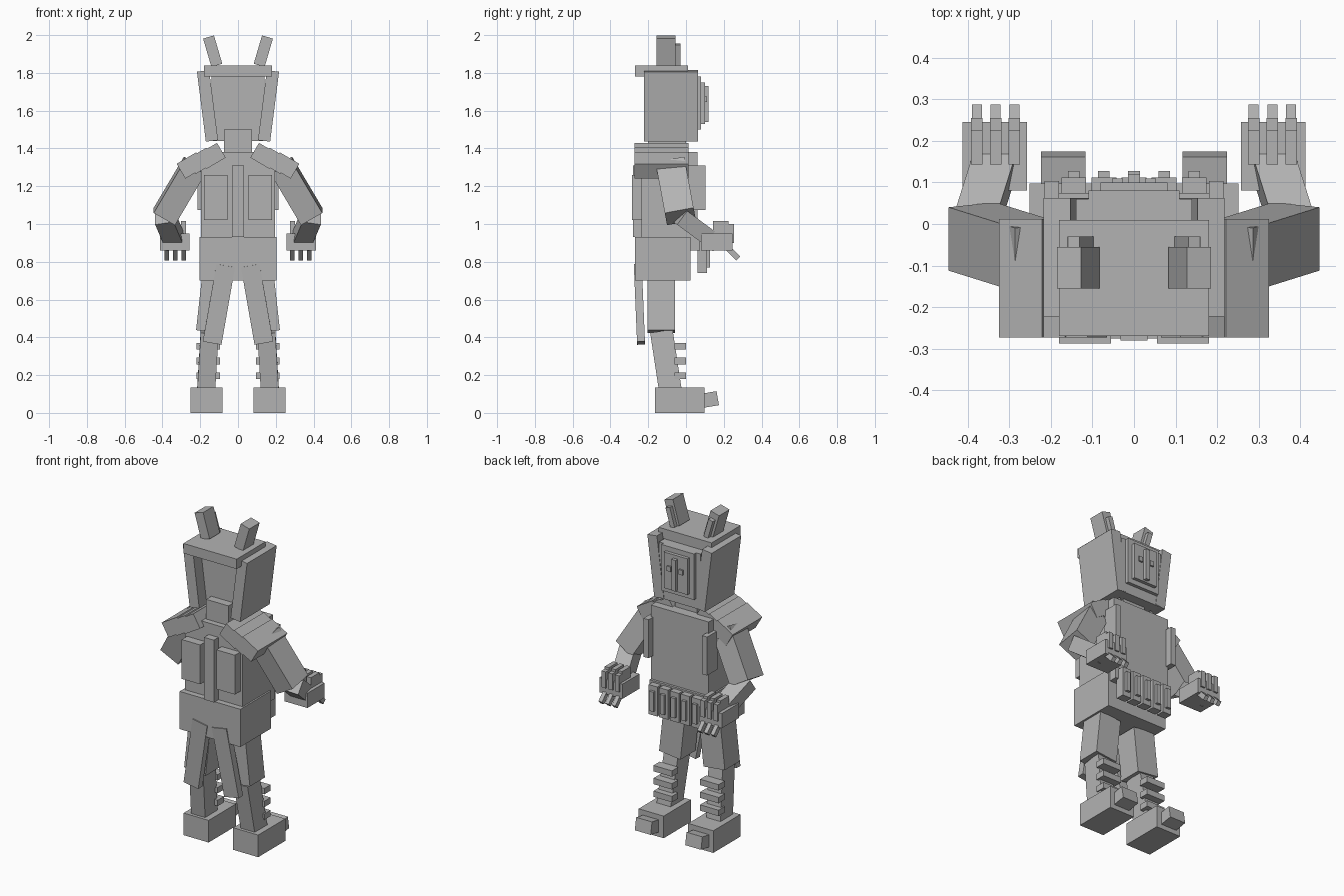
import bpy
from mathutils import Matrix, Vector

default_cube = bpy.data.objects.get("Cube")
if default_cube:
    bpy.data.objects.remove(default_cube, do_unlink=True)

# One plain grey for the whole figure
plain_grey = bpy.data.materials.new("plain_grey")
plain_grey.use_nodes = True
shade = 0.45
plain_grey.diffuse_color = (shade, shade, shade, 1)
surface = plain_grey.node_tree.nodes["Principled BSDF"]
surface.inputs["Base Color"].default_value = plain_grey.diffuse_color


def add_block(name, matrix):
    bpy.ops.mesh.primitive_cube_add(size=1)
    block = bpy.context.object
    block.name = name
    block.data.transform(matrix)
    block.data.materials.append(plain_grey)
    return block


def around(centre, half):
    """Limits lying evenly on both sides of a centre."""
    return centre - half, centre + half


def box(name, x, y, z):
    """Upright block given by its limits on each axis."""
    low, high = (Vector(corner) for corner in zip(x, y, z))
    size = Matrix.Diagonal((high - low).to_4d())
    return add_block(name, Matrix.Translation((low + high) / 2) @ size)


def centred(name, half, y, z):
    """Upright block straddling the middle of the figure."""
    return box(name, around(0, half), y, z)


def beam(name, start, end, width, depth):
    """Block running from start to end, its width kept near the x axis."""
    start, end = Vector(start), Vector(end)
    along = (end - start).normalized()
    side = along.cross(Vector((1, 0, 0))).normalized()
    turn = Matrix((side.cross(along), side, along)).transposed().to_4x4()
    size = Matrix.Diagonal((width, depth, (end - start).length, 1))
    return add_block(name, Matrix.Translation((start + end) / 2) @ turn @ size)


def pair(make, name, **limits):
    """Build the left part and its mirrored right twin."""
    make("left_" + name, **limits)
    twin = make("right_" + name, **limits)
    twin.data.transform(Matrix.Diagonal((-1, 1, 1, 1)))
    twin.data.flip_normals()


# Landmarks of the body
crotch, waist, chest_top, chin, crown = 0.7, 0.93, 1.38, 1.44, 1.78
rear, chest, head_middle, brim_top = -0.27, 0.06, -0.08, 1.84
shoulder = Vector((0.23, head_middle, 1.31))
elbow = Vector((0.39, -0.03, 1.04))
wrist = Vector((0.33, 0.16, 0.9))
hip = Vector((0.12, -0.13, crotch))
knee = Vector((0.15, hip.y, 0.43))
ankle = Vector((0.17, head_middle, 0.1))

# Head, hat and mask
centred("head", half=0.14, y=(-0.15, chest), z=(chin, crown))
centred("neck", half=0.075, y=(-0.2, 0), z=(chest_top, chin + chest))
centred("hat_brim", half=0.18, y=(rear, 0.01), z=(crown, brim_top))
for layer, part in enumerate(("mask_base", "mask_panel", "nose_bar")):
    margin = 0.03 * layer
    half = 0.014 if part == "nose_bar" else 0.11 - margin
    front = chest + 0.02 * (layer + 1)
    bottom = chin + chest + min(margin, 0.04)
    centred(part, half, y=(chest, front), z=(bottom, crown - min(margin, 0.05)))
eye_height = 1.66
pair(box, "eye", x=around(0.04, 0.013), y=(chest, 0.11), z=around(eye_height, 0.015))
pair(beam, "head_plate", start=(0.185, head_middle, crown + 0.03),
     end=(0.138, head_middle, chin), width=0.065, depth=0.285)
ear_root = Vector((0.112, -0.105, brim_top))
ear_lean = Vector((0.044, 0, 0.15))
pair(beam, "ear", start=ear_root, end=ear_root + ear_lean, width=chest, depth=0.1)
inner_root = ear_root + Vector((0, chest, 0))
pair(beam, "inner_ear", start=inner_root, end=inner_root + ear_lean * 0.75,
     width=0.03, depth=0.03)

# Torso, back panels and chest strips
torso_half = 0.195
centred("torso", torso_half, y=(-0.235, chest), z=(waist, chest_top))
centred("spine", half=0.033, y=(rear - 0.01, hip.y), z=(waist, shoulder.z))
pair(box, "back_panel", x=(0.055, 0.18), y=(rear - 0.017, hip.y), z=(1.02, 1.26))
pair(box, "chest_strip", x=(0.18, 0.215), y=(0, 0.103), z=(1.075, shoulder.z))

# Hips, belt, pouches and coat tails
centred("hips", torso_half + 0.01, y=(rear, 0.025), z=(crotch, waist))
centred("belt", torso_half, y=(0, 0.075), z=(0.86, waist))
for place in range(-2, 3):
    middle = place * 0.0725
    pouch_z = 0.83
    box("pouch", around(middle, 0.03), y=(chest, 0.112), z=around(pouch_z, 0.09))
    box("pouch_flap", around(middle, 0.014), y=(chest, 0.128), z=around(pouch_z, chest))
pair(beam, "coat_tail", start=(0.065, rear + 0.015, 0.78), end=(0.137, -0.238, 0.37),
     width=0.1, depth=0.042)

# Layered shoulder pads, each tilted outwards and lower than the last
tilt = Vector((0.023, 0, 0.039))
for step in range(3):
    pad = Vector((0.14 + step * 0.055, hip.y, 1.36 - step * 0.025))
    pair(beam, "shoulder_pad", start=pad - tilt, end=pad + tilt, width=0.12, depth=0.285)

# Arms and hands
pair(beam, "upper_arm", start=shoulder, end=elbow, width=0.13, depth=0.155)
pair(beam, "forearm", start=elbow, end=wrist, width=0.1, depth=0.09)
palm_bottom, palm_top, palm_front = 0.86, 0.95, 0.245
pair(box, "hand", x=(0.258, 0.413), y=(0.08, palm_front), z=(palm_bottom, palm_top))
for place in range(-1, 2):
    middle = 0.333 + 0.045 * place
    span = around(middle, 0.014)
    pair(box, "finger_base", x=span, y=(0.143, 0.225), z=(palm_top, palm_top + 0.065))
    pair(box, "finger_middle", x=span, y=(0.21, palm_front + 0.01), z=around(palm_top, 0.05))
    pair(beam, "finger_tip", start=(middle, 0.22, palm_bottom + 0.015),
         end=(middle, 0.277, 0.817), width=0.024, depth=0.03)

# Legs, shin bars and feet
thigh_width, foot_top = 0.145, 0.135
pair(beam, "thigh", start=hip, end=knee, width=thigh_width, depth=thigh_width)
pair(beam, "shin", start=knee, end=ankle, width=0.095, depth=0.12)
for step in range(3):
    height = 0.197 + 0.078 * step
    pair(box, "shin_bar", x=(0.095, 0.22), y=(-chest, 0), z=around(height, 0.018))
pair(box, "foot", x=(0.083, 0.252), y=(-0.165, 0.097), z=(0, foot_top))
pair(beam, "toe", start=(ankle.x, 0.08, 0.063), end=(ankle.x, 0.168, 0.078),
     width=0.107, depth=0.075)
